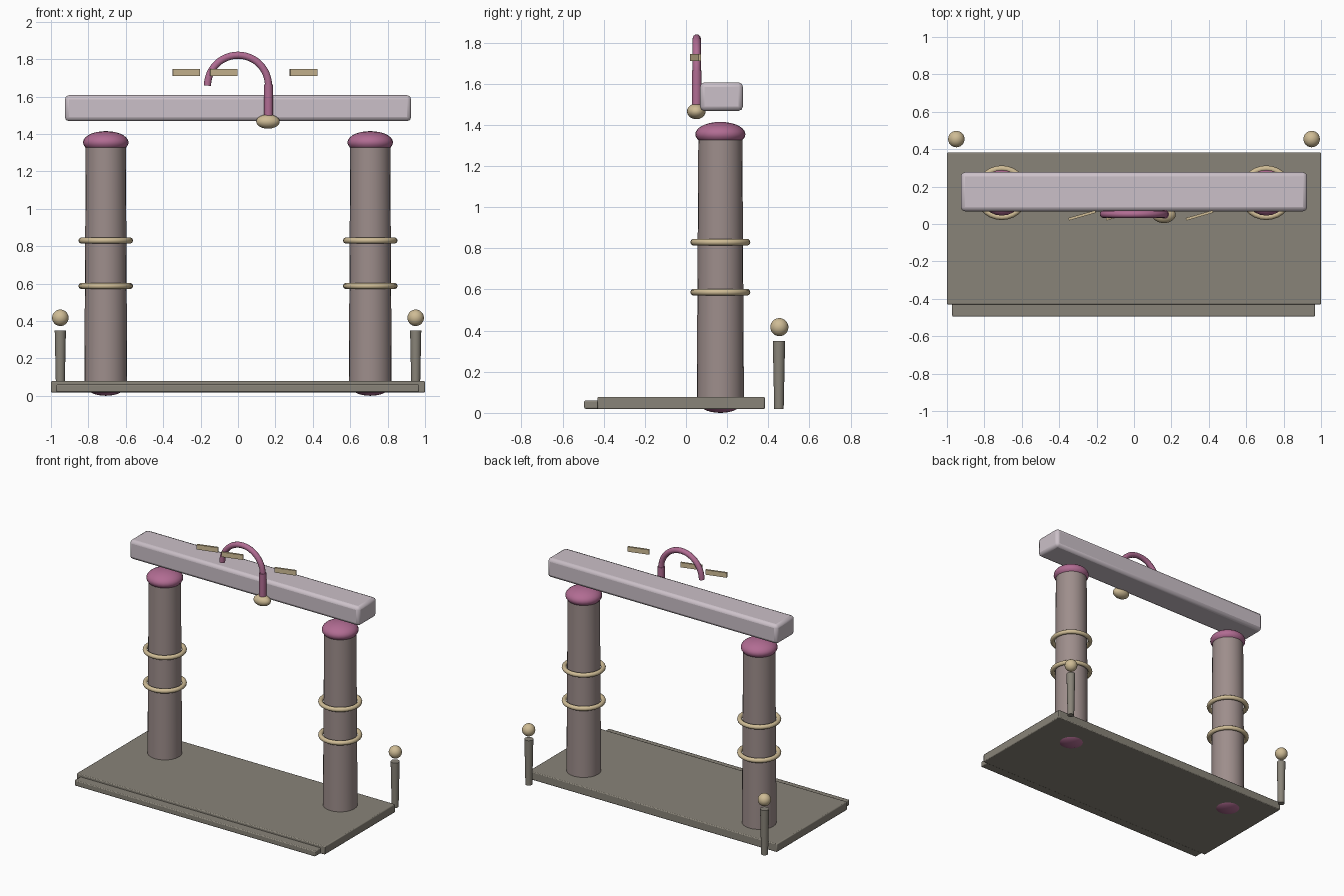
import bpy
from math import pi, cos, sin, radians

if "Cube" in bpy.data.objects:
    bpy.data.objects.remove(bpy.data.objects["Cube"])


def mat(name, rgb):
    m = bpy.data.materials.new(name)
    m.diffuse_color = (*rgb, 1)
    m.use_nodes = True
    m.node_tree.nodes["Principled BSDF"].inputs["Base Color"].default_value = m.diffuse_color
    return m


STONE = mat("stone", (0.25, 0.23, 0.19))
CLAY = mat("clay", (0.34, 0.27, 0.26))
PINK = mat("pink", (0.44, 0.15, 0.29))
LILAC = mat("lilac", (0.60, 0.53, 0.58))
GOLD = mat("gold", (0.62, 0.50, 0.30))


def finish(name, m, smooth=True):
    o = bpy.context.object
    o.name = name
    o.data.materials.append(m)
    if smooth:
        bpy.ops.object.shade_smooth_by_angle(angle=radians(40))
    return o


def box(name, lo, hi, m, bevel=0.0, rot=0.0):
    loc = [(a + b) / 2 for a, b in zip(lo, hi)]
    bpy.ops.mesh.primitive_cube_add(size=1, location=loc)
    o = bpy.context.object
    o.scale = [b - a for a, b in zip(lo, hi)]
    bpy.ops.object.transform_apply(location=False, rotation=False, scale=True)
    o.rotation_euler.z = rot
    if bevel:
        b = o.modifiers.new("bevel", 'BEVEL')
        b.width, b.segments = bevel, 2
    return finish(name, m, bool(bevel))


def taper(name, x, y, z0, z1, r0, r1, m):
    bpy.ops.mesh.primitive_cone_add(vertices=24, radius1=r0, radius2=r1,
                                    depth=z1 - z0, location=(x, y, (z0 + z1) / 2))
    return finish(name, m)


def ball(name, loc, radii, m):
    bpy.ops.mesh.primitive_uv_sphere_add(segments=24, ring_count=14, radius=1, location=loc)
    bpy.context.object.scale = radii
    bpy.ops.object.transform_apply(location=False, rotation=False, scale=True)
    return finish(name, m)


# stone platform and front step
box("platform", (-1, -0.43, 0.018), (1, 0.383, 0.078), STONE, 0.006)
box("front_step", (-0.972, -0.495, 0.02), (0.968, -0.40, 0.06), STONE, 0.006)

for side, s in (("left", -1), ("right", 1)):
    # columns with cushions and rings
    x, y = s * 0.707, 0.167
    taper(side + "_column", x, y, 0.03, 1.35, 0.115, 0.107, CLAY)
    ball(side + "_column_foot", (x, y, 0.05), (0.105, 0.105, 0.05), PINK)
    ball(side + "_column_cap", (x, y, 1.355), (0.122, 0.122, 0.06), PINK)
    for i, z in enumerate((0.587, 0.83)):
        bpy.ops.mesh.primitive_torus_add(major_radius=0.13, minor_radius=0.016,
                                         major_segments=28, minor_segments=10,
                                         location=(x, y, z))
        finish(f"{side}_ring_{i}", GOLD)
    # rear posts with floating balls
    taper(side + "_post", s * 0.95, 0.452, 0.02, 0.35, 0.023, 0.03, STONE)
    ball(side + "_post_ball", (s * 0.95, 0.454, 0.417), (0.044, 0.044, 0.044), GOLD)

# floating lintel
box("lintel", (-0.926, 0.068, 1.468), (0.926, 0.277, 1.607), LILAC, 0.022)

# crook: half-circle tube, straight stem and knob
cu = bpy.data.curves.new("crook_arch", 'CURVE')
cu.dimensions = '3D'
cu.bevel_depth, cu.bevel_resolution, cu.use_fill_caps = 0.02, 3, True
sp = cu.splines.new('POLY')
N = 24
sp.points.add(N)
for i, p in enumerate(sp.points):
    a = pi * i / N
    p.co = (0.163 * cos(a), 0.052, 1.658 + 0.163 * sin(a), 1)
arch = bpy.data.objects.new("crook_arch", cu)
bpy.context.collection.objects.link(arch)
cu.materials.append(PINK)
taper("crook_stem", 0.163, 0.052, 1.46, 1.665, 0.024, 0.024, PINK)
ball("crook_knob", (0.16, 0.05, 1.466), (0.063, 0.045, 0.038), GOLD)

# floating tilted plaques
for i, x in enumerate((-0.277, -0.077, 0.35)):
    box(f"plaque_{i}", (x - 0.075, 0.039, 1.711), (x + 0.075, 0.053, 1.746),
        GOLD, rot=radians(16))
